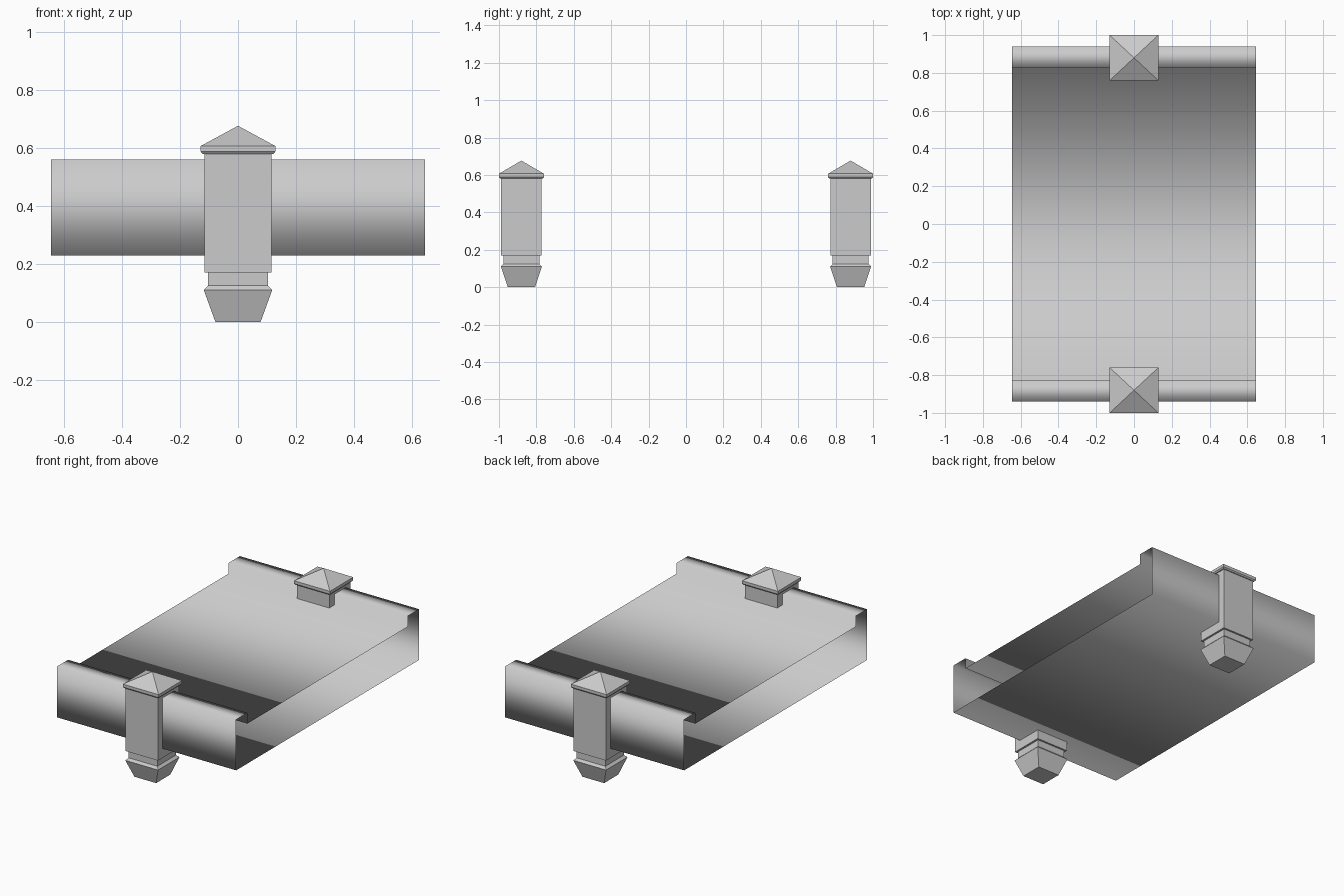
import bpy

if "Cube" in bpy.data.objects:
    bpy.data.objects.remove(bpy.data.objects["Cube"])

W = 0.645          # half width of the span
DEPTH = 0.93       # post depth relative to its width


def make_object(name, verts, faces, smooth_all=False):
    mesh = bpy.data.meshes.new(name)
    mesh.from_pydata(verts, [], faces)
    mesh.update()
    obj = bpy.data.objects.new(name, mesh)
    bpy.context.collection.objects.link(obj)
    bpy.ops.object.select_all(action='DESELECT')
    obj.select_set(True)
    bpy.context.view_layer.objects.active = obj
    bpy.ops.object.mode_set(mode='EDIT')
    bpy.ops.mesh.select_all(action='SELECT')
    bpy.ops.mesh.normals_make_consistent(inside=False)
    bpy.ops.object.mode_set(mode='OBJECT')
    if smooth_all:
        bpy.ops.object.shade_smooth()
    else:
        bpy.ops.object.shade_smooth_by_angle(angle=0.6)
    return obj


def square_stack(name, y, levels, apex=None):
    """Square rings (half width, z) joined upward; optional pyramid point."""
    verts, faces = [], []
    for h, z in levels:
        verts += [(sx * h, y + sy * h * DEPTH, z)
                  for sx, sy in ((-1, -1), (1, -1), (1, 1), (-1, 1))]
    for k in range(len(levels) - 1):
        for i in range(4):
            j = (i + 1) % 4
            faces.append((4 * k + i, 4 * k + j, 4 * k + 4 + j, 4 * k + 4 + i))
    faces.append((3, 2, 1, 0))
    top = 4 * (len(levels) - 1)
    if apex is None:
        faces.append(tuple(range(top, top + 4)))
    else:
        verts.append((0, y, apex))
        faces += [(top + i, top + (i + 1) % 4, len(verts) - 1) for i in range(4)]
    return make_object(name, verts, faces)


# Span: hollow deck with two parapets, open at both ends
half = [(0.94, 0.23), (0.94, 0.56), (0.825, 0.56), (0.825, 0.49)]
profile = half + [(-y, z) for y, z in reversed(half)]
n = len(profile)
verts = [(x, y, z) for x in (-W, W) for y, z in profile]
faces = [(i, (i + 1) % n, n + (i + 1) % n, n + i) for i in range(n)]
make_object("bridge_span", verts, faces, smooth_all=True)

# Posts at the middle of each parapet
for side, y in (("front", -0.88), ("back", 0.88)):
    square_stack(side + "_post_foot", y,
                 [(0.078, 0), (0.118, 0.11), (0.103, 0.125), (0.103, 0.17)])
    square_stack(side + "_post_body", y, [(0.116, 0.17), (0.116, 0.58)])
    square_stack(side + "_post_cap", y,
                 [(0.122, 0.58), (0.129, 0.588), (0.129, 0.607)], apex=0.677)
